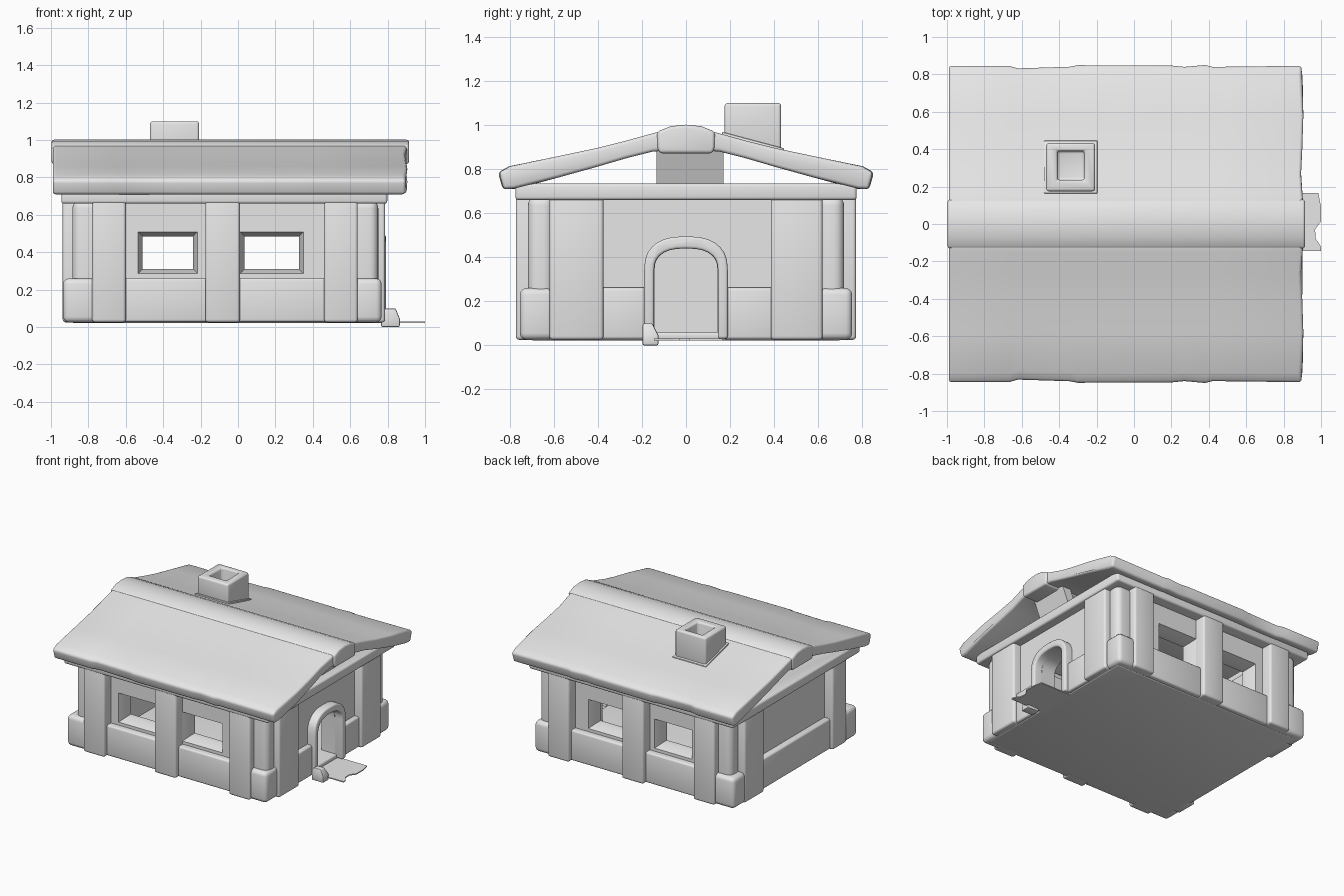
import bpy, bmesh, math
from mathutils import Vector

if "Cube" in bpy.data.objects:
    bpy.data.objects.remove(bpy.data.objects["Cube"], do_unlink=True)

GREY = (0.8, 0.8, 0.8, 1.0)
clay = bpy.data.materials.new("plain_grey")
clay.use_nodes = True
clay.diffuse_color = GREY
clay.node_tree.nodes["Principled BSDF"].inputs["Base Color"].default_value = GREY


def activate(ob):
    bpy.ops.object.select_all(action='DESELECT')
    ob.select_set(True)
    bpy.context.view_layer.objects.active = ob


def loft(name, axis, outline, stations, shape=None):
    """Sweep a closed outline along an axis; shape may nudge each point."""
    place = {'x': lambda a, b, s: (s, a, b),
             'y': lambda a, b, s: (a, s, b),
             'z': lambda a, b, s: (a, b, s)}[axis]
    bm = bmesh.new()
    rings = []
    for s in stations:
        points = [Vector(place(a, b, s)) for a, b in outline]
        if shape:
            points = [shape(p) for p in points]
        rings.append([bm.verts.new(p) for p in points])
    n = len(outline)
    for r0, r1 in zip(rings, rings[1:]):
        for i in range(n):
            j = (i + 1) % n
            bm.faces.new((r0[i], r0[j], r1[j], r1[i]))
    bm.faces.new(rings[0])
    bm.faces.new(rings[-1])
    bmesh.ops.recalc_face_normals(bm, faces=bm.faces)
    mesh = bpy.data.meshes.new(name)
    bm.to_mesh(mesh)
    bm.free()
    ob = bpy.data.objects.new(name, mesh)
    bpy.context.collection.objects.link(ob)
    mesh.materials.append(clay)
    return ob


def box(name, x, y, z, shape=None):
    outline = [(x[0], y[0]), (x[1], y[0]), (x[1], y[1]), (x[0], y[1])]
    return loft(name, 'z', outline, z, shape)


def cut(ob, *cutters):
    for cutter in cutters:
        mod = ob.modifiers.new("opening", 'BOOLEAN')
        mod.operation, mod.solver, mod.object = 'DIFFERENCE', 'EXACT', cutter
        activate(ob)
        bpy.ops.object.modifier_apply(modifier=mod.name)
        bpy.data.objects.remove(cutter, do_unlink=True)
    return ob


def finish(ob, width=0.0, segments=3):
    activate(ob)
    if width:
        mod = ob.modifiers.new("soft_edges", 'BEVEL')
        mod.width, mod.segments = width, segments
        mod.limit_method, mod.angle_limit = 'ANGLE', math.radians(35)
        bpy.ops.object.modifier_apply(modifier=mod.name)
    bpy.ops.object.shade_smooth_by_angle(angle=math.radians(35))
    return ob


def arch(half, top, base=0.03, spring=0.34, steps=14):
    """Door outline with a flattened round top, from right foot to left foot."""
    pts = [(half, base)]
    for i in range(steps + 1):
        t = math.pi * i / steps
        c, s = math.cos(t), math.sin(t)
        pts.append((math.copysign(abs(c) ** 0.8, c) * half,
                    spring + (top - spring) * abs(s) ** 0.8))
    return pts + [(-half, base)]


# Wall shell with gently splayed windows and an arched doorway
walls = box("walls", (-0.865, 0.725), (-0.69, 0.69), (0.03, 0.68))
cutters = [box("room", (-0.75, 0.61), (-0.575, 0.575), (0.06, 1.0)),
           loft("doorway", 'x', arch(0.143, 0.44, 0.04), (0.5, 0.9))]
for x0, x1 in ((-0.51, -0.24), (0.035, 0.325)):
    def splay(p, mid=(x0 + x1) / 2):
        grow = max(0.0, abs(p.y) - 0.62) * 0.35
        return p + Vector((math.copysign(grow, p.x - mid), 0,
                           math.copysign(grow, p.z - 0.4)))
    frame = [(x0, 0.31), (x1, 0.31), (x1, 0.485), (x0, 0.485)]
    for side in (-1, 1):
        cutters.append(loft("window", 'y', frame, [side * d for d in (0.5, 0.62, 0.72)], splay))
finish(cut(walls, *cutters))

# Floor slab and beam under the roof
finish(box("floor_slab", (-0.89, 0.74), (-0.705, 0.705), (0.022, 0.06)), 0.012)
beam = box("roof_beam", (-0.945, 0.798), (-0.775, 0.775), (0.66, 0.735))
finish(cut(beam, box("beam_hole", (-0.76, 0.62), (-0.6, 0.6), (0.5, 0.9))), 0.014)

# Long walls: pillars and low panels
for side, label in ((-1, "front"), (1, "back")):
    def span(outer):
        return sorted((side * 0.6, side * outer))
    for x in ((-0.78, -0.6), (-0.175, 0.01), (0.46, 0.64)):
        finish(box(label + "_pillar", x, span(0.773), (0.025, 0.68)), 0.016)
    for x in ((-0.62, -0.16), (0, 0.48)):
        finish(box(label + "_low_panel", x, span(0.737), (0.027, 0.262)), 0.014)
    # Rounded corner posts on chunky blocks
    for x_post, x_block, end in (((-0.885, -0.7), (-0.935, -0.74), "right"),
                                 ((0.58, 0.75), (0.6, 0.768), "left")):
        name = "_".join((label, end, "corner"))
        finish(box(name + "_post", x_post, span(0.718), (0.03, 0.68)), 0.045, 5)
        finish(box(name + "_block", x_block, span(0.755), (0.025, 0.26)), 0.03)

# End walls: pillars and low panels
for x, ys, label in (((0.6, 0.787), ((-0.62, -0.375), (0.385, 0.62)), "left"),
                     ((-0.937, -0.75), ((-0.62, -0.45), (0.385, 0.62)), "right")):
    for y in ys:
        finish(box(label + "_end_pillar", x, y, (0.025, 0.68)), 0.016)
for y in ((-0.39, -0.17), (0.17, 0.4)):
    finish(box("door_side_panel", (0.62, 0.762), y, (0.027, 0.262)), 0.014)
finish(box("right_end_panel", (-0.912, -0.76), (-0.47, 0.4), (0.027, 0.262)), 0.014)

# Door frame, broken step and stone
finish(loft("door_frame", 'x', arch(0.19, 0.495) + arch(0.145, 0.44)[::-1], (0.62, 0.79)), 0.012)
edge = [(0.7, -0.145), (1, -0.145), (1, -0.12), (0.972, -0.08), (0.968, -0.03),
        (1, 0.015), (1, 0.09), (0.985, 0.165), (0.7, 0.165)]
finish(loft("door_step", 'z', edge, (0.022, 0.03)))


def stone_taper(p):
    if p.z > 0.05:
        p.x += (0.81 - p.x) * 0.4
        p.y += (-0.195 - p.y) * 0.4
    return p


finish(box("door_stone", (0.765, 0.865), (-0.198, -0.125), (0, 0.045, 0.1), stone_taper), 0.008, 2)

# Two sagging roof slopes with worn edges
slope = [(0.08, 0.98), (0.15, 0.963), (0.27, 0.93), (0.4, 0.897), (0.58, 0.859),
         (0.8, 0.813), (0.85, 0.785), (0.828, 0.708), (0.78, 0.712),
         (0.58, 0.762), (0.4, 0.812), (0.27, 0.85), (0.15, 0.88), (0.08, 0.885)]
wear = {-0.99: 0, -0.67: 0, -0.62: -0.014, -0.34: -0.005, -0.3: 0.003, 0.2: 0.001,
        0.27: -0.006, 0.38: 0.004, 0.42: -0.006, 0.9: 0}
for side, label in ((-1, "front"), (1, "back")):
    def weather(p):
        if abs(p.y) > 0.7:
            p.y += side * wear[min(wear, key=lambda s: abs(s - p.x))]
        if p.x > 0.8:
            p.x += 0.007 * math.sin(abs(p.y) * 13 + 1)
        return p
    outline = [(side * y, z) for y, z in slope]
    finish(loft(label + "_roof", 'x', outline, list(wear), weather), 0.016)

# Ridge cap and the leaning bracket beneath it
cap = [(-0.122, 0.872), (0.122, 0.872), (0.13, 0.9), (0.132, 0.97), (0.07, 0.995),
       (0, 1.002), (-0.07, 0.995), (-0.132, 0.97), (-0.13, 0.9)]
finish(loft("ridge_cap", 'x', cap, (-0.997, 0.915)), 0.015)
bracket = [(0.66, 0.72), (0.73, 0.72), (0.8, 0.89), (0.73, 0.89)]
finish(loft("ridge_bracket", 'y', bracket, (-0.135, 0.17)))


# Hollow chimney and flashing, their undersides following the roof
def lean(p):
    if p.z < 1:
        p.z -= (p.y - 0.305) * 0.265
    return p


chimney = box("chimney", (-0.47, -0.208), (0.175, 0.432), (0.89, 1.1), lean)
finish(cut(chimney, box("flue", (-0.41, -0.266), (0.235, 0.39), (0.95, 1.2))), 0.014)
finish(box("chimney_flashing", (-0.482, -0.195), (0.163, 0.446), (0.9, 0.932), lean), 0.006, 2)
